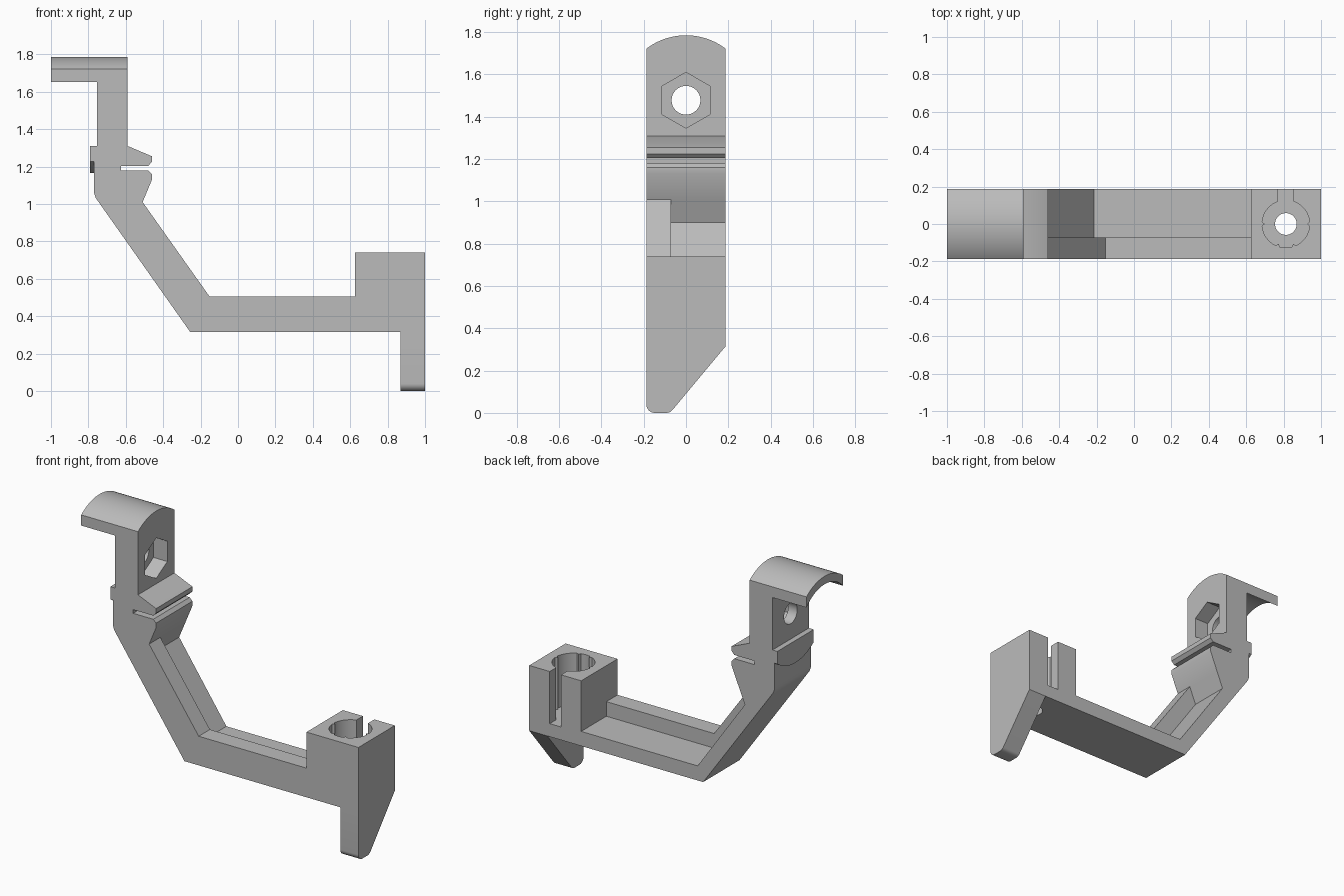
import bpy
import bmesh
from math import sin, cos, asin, degrees, radians

cube = bpy.data.objects.get("Cube")
if cube:
    bpy.data.objects.remove(cube, do_unlink=True)

HALF = 0.1875          # half the width of the bracket
PIVOT = 1.475          # height of the bolt hole, shared centre of the arcs
OUTER, INNER = 0.31, 0.258
FLOOR = 0.41           # height of the recessed channel

grey = bpy.data.materials.new("plain grey")
grey.use_nodes = True
grey.diffuse_color = (0.5, 0.5, 0.5, 1)
grey.node_tree.nodes["Principled BSDF"].inputs["Base Color"].default_value = (0.5, 0.5, 0.5, 1)


def arc(cx, cy, r, start, end, steps=24):
    angles = [radians(start + (end - start) * i / steps) for i in range(steps + 1)]
    return [(cx + r * cos(a), cy + r * sin(a)) for a in angles]


def circle(cx, cy, r, steps=48):
    return arc(cx, cy, r, 0, 360, steps)[:-1]


def prism(name, outline, axis, lo, hi):
    """Extrude a flat outline along one axis, from lo to hi."""
    place = {"x": lambda a, b, t: (t, a, b),
             "y": lambda a, b, t: (a, t, b),
             "z": lambda a, b, t: (a, b, t)}[axis]
    bm = bmesh.new()
    rings = [[bm.verts.new(place(a, b, t)) for a, b in outline] for t in (lo, hi)]
    for ring in rings:
        bm.faces.new(ring)
    n = len(outline)
    for i in range(n):
        j = (i + 1) % n
        bm.faces.new((rings[0][i], rings[0][j], rings[1][j], rings[1][i]))
    bmesh.ops.recalc_face_normals(bm, faces=bm.faces)
    mesh = bpy.data.meshes.new(name)
    bm.to_mesh(mesh)
    bm.free()
    mesh.materials.append(grey)
    obj = bpy.data.objects.new(name, mesh)
    bpy.context.collection.objects.link(obj)
    return obj


def select(obj):
    bpy.ops.object.select_all(action="DESELECT")
    obj.select_set(True)
    bpy.context.view_layer.objects.active = obj


def cut(obj, *cutters):
    for cutter in cutters:
        mod = obj.modifiers.new("cut", "BOOLEAN")
        mod.operation = "DIFFERENCE"
        mod.solver = "EXACT"
        mod.object = cutter
        select(obj)
        bpy.ops.object.modifier_apply(modifier=mod.name)
        bpy.data.objects.remove(cutter, do_unlink=True)


# Arm with slotted clip jaws at the top and the socket block at the end
arm = prism("arm", [
    (-0.255, 0.315), (1, 0.315), (1, 0.74), (0.625, 0.74), (0.625, 0.505),
    (-0.152, 0.505), (-0.51, 1.01), (-0.46, 1.13), (-0.46, 1.16), (-0.48, 1.18),
    (-0.625, 1.18), (-0.625, 1.204), (-0.48, 1.204), (-0.46, 1.225), (-0.46, 1.255),
    (-0.59, 1.31), (-0.77, 1.31), (-0.77, 1.06), (-0.762, 1.035), (-0.745, 1.01),
], "y", -HALF, HALF)

# Recessed channel along the back of the arm
channel = prism("channel_cutter", [
    (-0.51, 1.01), (-0.556, 0.9), (-0.215, FLOOR), (0.625, FLOOR),
    (0.625, 0.6), (-0.1, 0.6), (-0.45, 1.02)], "y", -0.072, 0.3)

# Ribbed socket, its rear slot and the screw hole beneath it
ribs = (0, 180, 250, 290)
bore_outline = []
for deg in range(0, 360, 5):
    r = 0.113 if deg in ribs else 0.127
    bore_outline.append((0.812 + r * cos(radians(deg)), r * sin(radians(deg))))
bore = prism("bore_cutter", bore_outline, "z", 0.4, 0.9)
slot = prism("slot_cutter", [(0.77, 0), (0.852, 0), (0.852, 0.3), (0.77, 0.3)], "z", 0.4, 0.9)
screw_hole = prism("screw_cutter", circle(0.812, 0, 0.058), "z", 0.2, 0.6)
cut(arm, channel, bore, slot, screw_hole)

# Upright post with a rounded top, bolt hole and hexagonal nut pocket
swing = degrees(asin(HALF / OUTER))
crown = arc(0, PIVOT, OUTER, 90 - swing, 90 + swing)
post = prism("post", [(-HALF, 1.31), (HALF, 1.31)] + crown, "x", -0.755, -0.59)
hexagon = arc(0, PIVOT + 0.003, 0.132, 90, 450, 6)[:-1]
cut(post,
    prism("nut_cutter", hexagon, "x", -0.69, -0.5),
    prism("bolt_cutter", circle(0, PIVOT + 0.003, 0.068), "x", -0.9, -0.5))

# Curved cap reaching out from the post
under = degrees(asin(HALF / INNER))
cap = prism("cap", crown + arc(0, PIVOT, INNER, 90 + under, 90 - under), "x", -1, -0.755)

# Curved lug on the outer side of the post
lug = prism("lug", [(HALF, 1.31), (-HALF, 1.31)]
            + arc(0, PIVOT, OUTER, 270 - swing, 270 + swing), "x", -0.79, -0.77)

# Tapered leg with a rounded foot
leg = prism("leg", [(HALF, 0.315), (-HALF, 0.315)]
            + arc(-HALF + 0.04, 0.04, 0.04, 180, 270, 8)
            + arc(-0.094, 0.04, 0.04, 270, 320, 6), "x", 0.87, 1)

for part in (arm, post, cap, lug, leg):
    select(part)
    bpy.ops.object.shade_smooth_by_angle(angle=radians(25))
